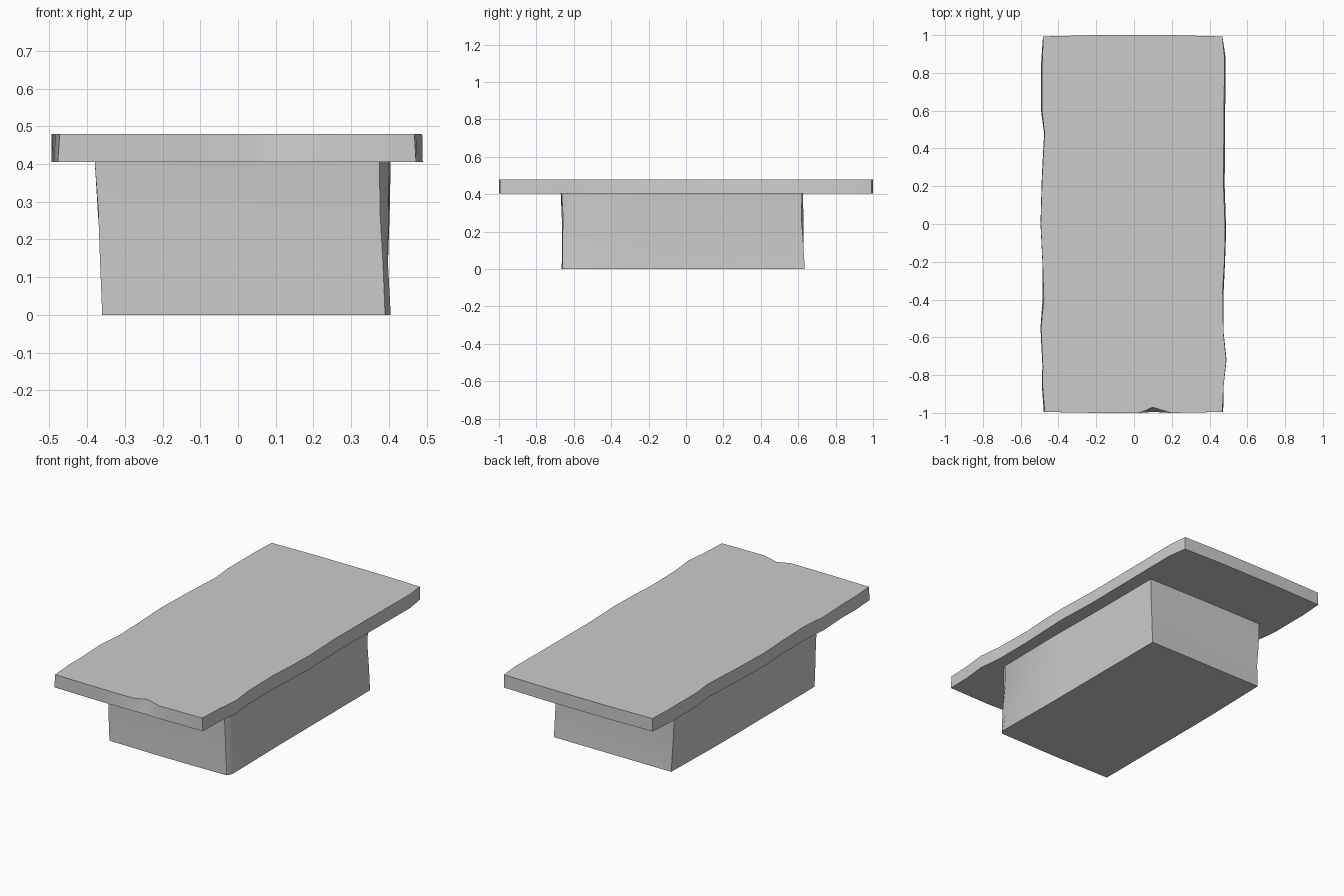
import bpy, bmesh, random

if "Cube" in bpy.data.objects:
    bpy.data.objects.remove(bpy.data.objects["Cube"])

random.seed(4)


def worn_block(name, lower, upper, z0, z1, levels, bevel, jitter):
    """Loft between two outlines with slightly worn middle rings and rounded edges."""
    bm = bmesh.new()
    rings = []
    for i in range(levels + 1):
        t = i / levels
        ring = []
        for (ax, ay), (bx, by) in zip(lower, upper):
            wear = 1 - (random.uniform(0, jitter) if 0 < i < levels else 0)
            ring.append(bm.verts.new(((ax + (bx - ax) * t) * wear,
                                      (ay + (by - ay) * t) * wear,
                                      z0 + (z1 - z0) * t)))
        rings.append(ring)
    n = len(lower)
    for a, b in zip(rings, rings[1:]):
        for j in range(n):
            k = (j + 1) % n
            bm.faces.new((a[j], a[k], b[k], b[j]))
    bm.faces.new(rings[0][::-1])
    bm.faces.new(rings[-1])
    # round the hard edges only
    hard = [e for e in bm.edges if e.calc_face_angle(0) > 0.6]
    bmesh.ops.bevel(bm, geom=hard, offset=bevel, segments=3, profile=0.5,
                    affect='EDGES', clamp_overlap=True)
    mesh = bpy.data.meshes.new(name)
    bm.to_mesh(mesh)
    bm.free()
    obj = bpy.data.objects.new(name, mesh)
    bpy.context.collection.objects.link(obj)
    bpy.ops.object.select_all(action='DESELECT')
    obj.select_set(True)
    bpy.context.view_layer.objects.active = obj
    bpy.ops.object.shade_smooth_by_angle(angle=0.6)
    return obj


# Table slab: counter-clockwise outline with uneven, chipped long sides
slab = [(-.478, -.995), (-.2, -1), (.03, -1), (.1, -.995), (.2, -1), (.472, -.995),
        (.475, -.85), (.49, -.72), (.475, -.58), (.475, -.35), (.482, -.2),
        (.488, -.03), (.48, .2), (.482, .5), (.485, .88), (.468, .993),
        (.2, 1), (-.2, 1), (-.482, .993),
        (-.492, .85), (-.492, .6), (-.476, .48), (-.488, .25), (-.495, 0),
        (-.485, -.2), (-.484, -.4), (-.495, -.55), (-.485, -.75), (-.488, -.85)]
slab_top = [(x * random.uniform(.985, 1), y) for x, y in slab]
slab_top[3] = (.1, -.97)
worn_block("table_slab", slab, slab_top, .405, .48, 1, .016, 0)

# Supporting block: slightly skewed, with worn corners
foot = [(-.36, -.66), (0, -.665), (.39, -.66), (.405, -.63), (.4, -.2), (.4, .2),
        (.4, .635), (0, .635), (-.35, .635), (-.36, .2), (-.36, -.2)]
head = [(-.38, -.665), (0, -.67), (.375, -.665), (.4, -.62), (.405, -.2), (.4, .2),
        (.4, .62), (0, .625), (-.37, .625), (-.38, .2), (-.38, -.2)]
worn_block("support_block", foot, head, 0, .41, 3, .01, .015)
